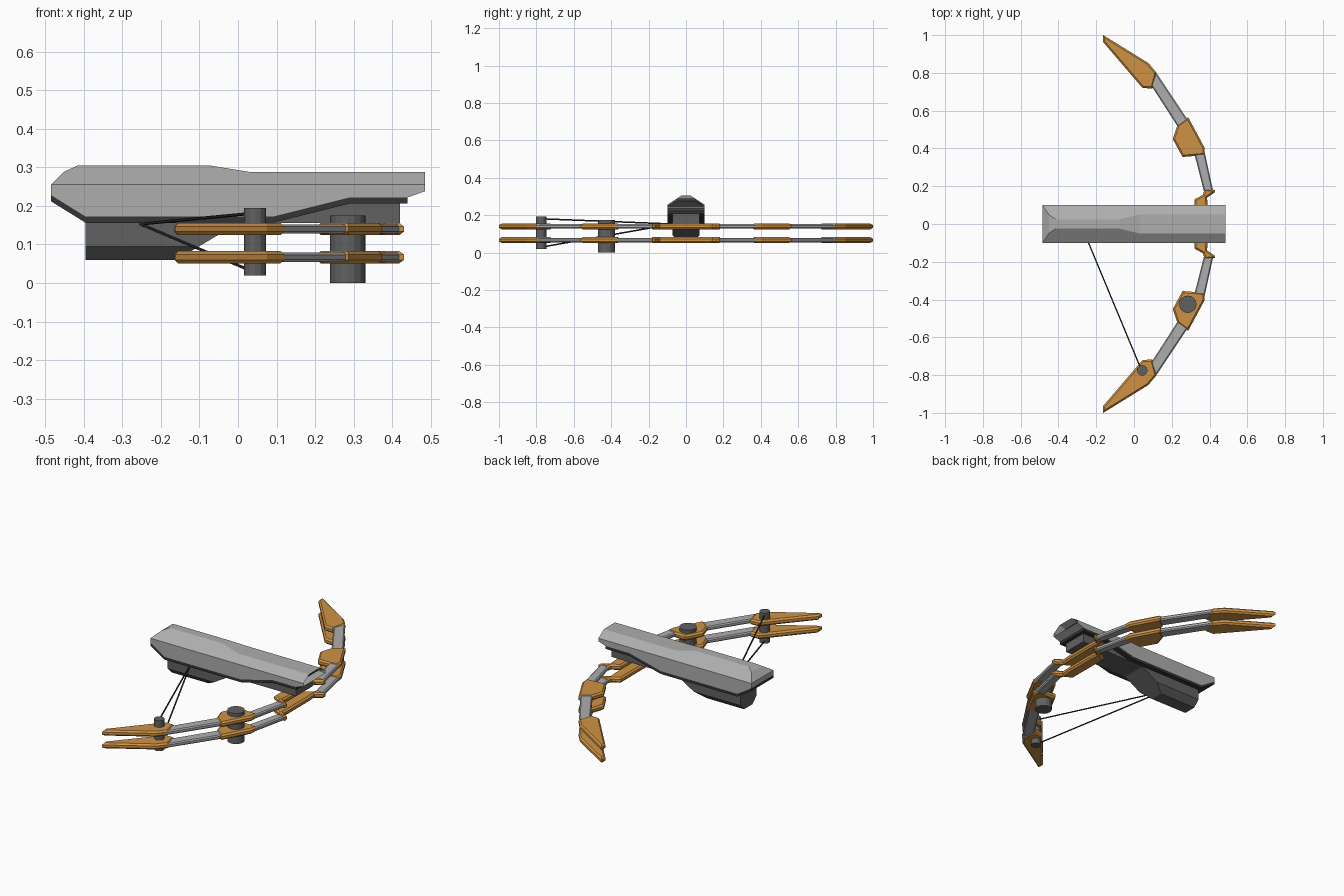
import bpy, bmesh
from mathutils import Vector

if "Cube" in bpy.data.objects:
    bpy.data.objects.remove(bpy.data.objects["Cube"])


def material(name, rgb):
    m = bpy.data.materials.new(name)
    m.diffuse_color = (*rgb, 1)
    m.use_nodes = True
    m.node_tree.nodes["Principled BSDF"].inputs["Base Color"].default_value = m.diffuse_color
    return m


ORANGE = material("orange", (0.62, 0.29, 0.06))
LIGHT = material("light_grey", (0.42, 0.42, 0.42))
MID = material("mid_grey", (0.12, 0.12, 0.12))
DARK = material("dark_grey", (0.035, 0.035, 0.035))


def prism(pts, lo, hi, axis):
    """Extrude a 2D outline: axis 'y' takes (x, z) points, axis 'z' takes (x, y)."""
    bm = bmesh.new()

    def place(p, d):
        return (p[0], d, p[1]) if axis == "y" else (p[0], p[1], d)
    a = [bm.verts.new(place(p, lo)) for p in pts]
    b = [bm.verts.new(place(p, hi)) for p in pts]
    bm.faces.new(a)
    bm.faces.new(b)
    n = len(pts)
    for i in range(n):
        j = (i + 1) % n
        bm.faces.new((a[i], a[j], b[j], b[i]))
    bmesh.ops.recalc_face_normals(bm, faces=bm.faces)
    return bm


def cut(bm, co, no):
    """Slice off everything in front of a plane and close the cut."""
    geom = bm.verts[:] + bm.edges[:] + bm.faces[:]
    r = bmesh.ops.bisect_plane(bm, geom=geom, plane_co=co, plane_no=no, clear_outer=True)
    edges = [e for e in r["geom_cut"] if isinstance(e, bmesh.types.BMEdge)]
    bmesh.ops.contextual_create(bm, geom=edges)


def finish(name, bm, *mats):
    bmesh.ops.recalc_face_normals(bm, faces=bm.faces)
    me = bpy.data.meshes.new(name)
    bm.to_mesh(me)
    bm.free()
    for m in mats:
        me.materials.append(m)
    ob = bpy.data.objects.new(name, me)
    bpy.context.collection.objects.link(ob)
    return ob


# Main shell: side profile with sloped roof sides and a recessed front end
under = [(-0.485, 0.228), (-0.395, 0.172), (0.09, 0.172), (0.29, 0.222), (0.44, 0.222)]
roof = [(0.485, 0.238), (0.485, 0.288), (0.03, 0.288), (-0.075, 0.305),
        (-0.415, 0.305), (-0.45, 0.289), (-0.485, 0.255)]
bm = prism(under + roof, -0.1, 0.1, "y")
for s in (-1, 1):
    cut(bm, (0, s * 0.1, 0.255), Vector((0, s * 0.05, 0.075)).normalized())
front = [f for f in bm.faces if f.normal.x > 0.95]
bmesh.ops.inset_region(bm, faces=front, thickness=0.012)
bmesh.ops.translate(bm, verts=list({v for f in front for v in f.verts}), vec=(-0.04, 0, 0))
for f in front:
    f.material_index = 1
finish("main_shell", bm, LIGHT, DARK)

# Dark band following the underside of the shell
band = under + [(x, z - 0.016) for x, z in reversed(under)]
finish("under_band", prism(band, -0.1, 0.1, "y"), DARK)

# Stock with chamfered lower edges, running forward to the limb mount
stock = [(-0.395, 0.165), (-0.395, 0.06), (-0.16, 0.06), (0.0, 0.155),
         (0.42, 0.155), (0.42, 0.21), (0.29, 0.21), (0.09, 0.165)]
bm = prism(stock, -0.073, 0.073, "y")
for s in (-1, 1):
    cut(bm, (0, s * 0.073, 0.095), Vector((0, s, -1)).normalized())
finish("stock", bm, MID)


# Limb pieces: bevelled plates, stacked in two layers and mirrored to both sides
def plate(name, outline, half, bevel, mat, mirror=True):
    bm = prism(outline, 0.067 - half, 0.067 + half, "z")
    rim = [e for e in bm.edges if abs(e.verts[0].co.z - e.verts[1].co.z) < 1e-6]
    bmesh.ops.bevel(bm, geom=rim, offset=bevel, segments=1, affect="EDGES", profile=0.5)
    ob = finish(name, bm, mat)
    arr = ob.modifiers.new("layers", "ARRAY")
    arr.use_relative_offset = False
    arr.use_constant_offset = True
    arr.constant_offset_displace = (0, 0, 0.073)
    if mirror:
        mir = ob.modifiers.new("sides", "MIRROR")
        mir.use_axis = (False, True, False)


half_bridge = [(0.375, 0.187), (0.43, 0.18), (0.425, 0.165), (0.387, 0.14), (0.39, 0.09)]
half_back = [(0.32, 0.09), (0.32, 0.13), (0.365, 0.155)]
bridge = half_back + half_bridge
bridge += [(x, -y) for x, y in reversed(bridge)]
plate("limb_bridge", bridge, 0.016, 0.009, ORANGE, mirror=False)
plate("inner_limb_link", [(0.372, 0.165), (0.42, 0.17), (0.372, 0.39), (0.32, 0.37)],
      0.012, 0.006, LIGHT)
plate("limb_joint", [(0.375, 0.365), (0.373, 0.405), (0.287, 0.565), (0.23, 0.525),
                     (0.205, 0.45), (0.257, 0.355), (0.32, 0.36)], 0.016, 0.009, ORANGE)
plate("outer_limb_link", [(0.285, 0.55), (0.115, 0.805), (0.09, 0.735), (0.235, 0.51)],
      0.012, 0.006, LIGHT)
plate("limb_tip", [(0.12, 0.80), (0.075, 0.853), (-0.163, 1.0), (-0.165, 0.965),
                   (0.045, 0.72), (0.098, 0.717)], 0.016, 0.009, ORANGE)


# Round posts and bowstrings, on the front side only
def rod(name, a, b, r, sides, mat):
    a, b = Vector(a), Vector(b)
    bm = bmesh.new()
    bmesh.ops.create_cone(bm, cap_ends=True, segments=sides, radius1=r, radius2=r,
                          depth=(b - a).length)
    ob = finish(name, bm, mat)
    ob.location = (a + b) / 2
    ob.rotation_euler = (b - a).to_track_quat("Z", "Y").to_euler()


rod("large_post", (0.285, -0.425, 0), (0.285, -0.425, 0.175), 0.046, 16, MID)
rod("small_post", (0.044, -0.775, 0.02), (0.044, -0.775, 0.194), 0.028, 12, MID)
for label, z in (("upper", 0.181), ("lower", 0.029)):
    rod(label + "_bowstring", (0.04, -0.775, z), (-0.253, -0.07, 0.153), 0.004, 6, DARK)
